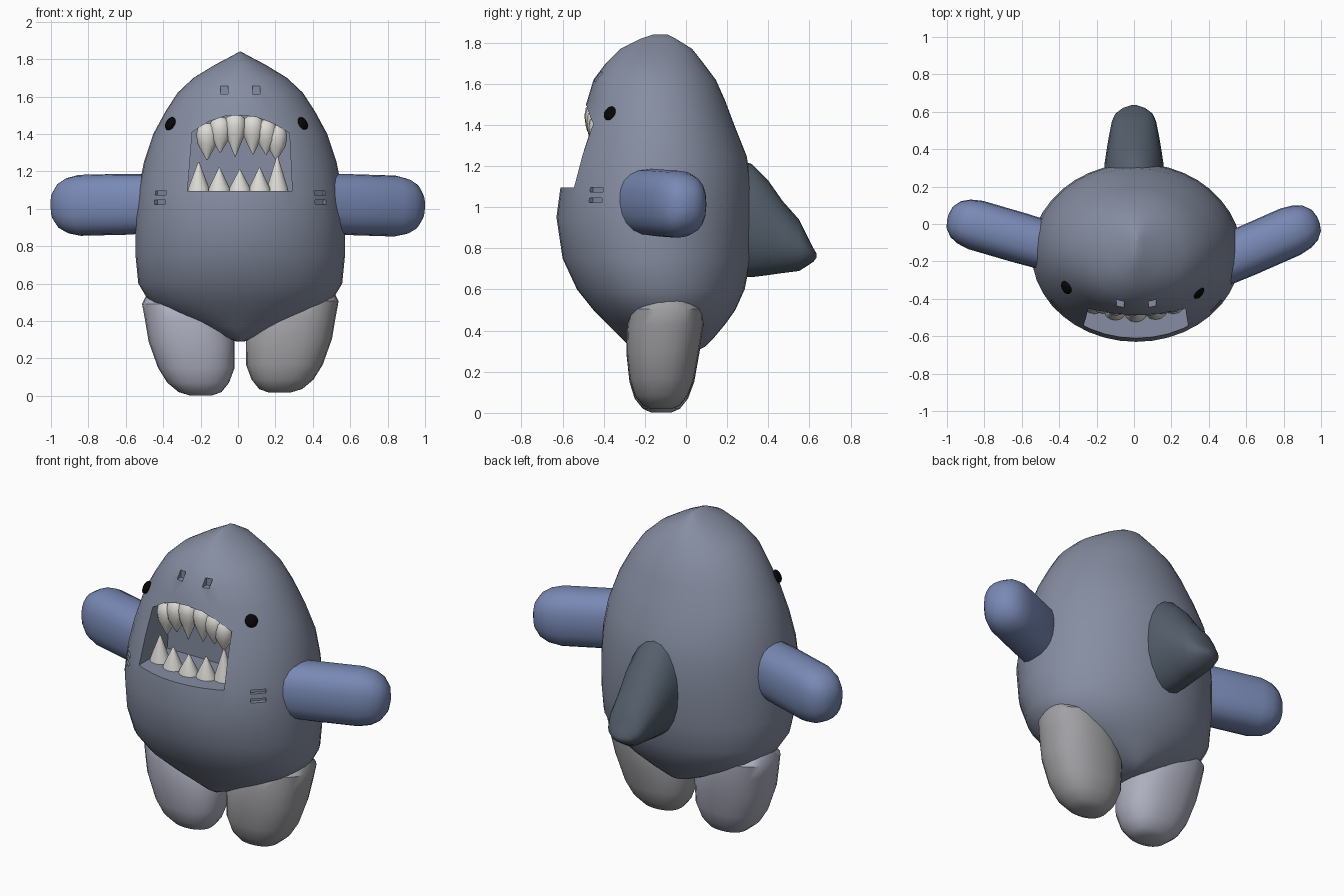
import bpy, bmesh, math
from mathutils import Vector, Matrix

if "Cube" in bpy.data.objects:
    bpy.data.objects.remove(bpy.data.objects["Cube"])


def material(name, rgb):
    m = bpy.data.materials.new(name)
    m.diffuse_color = (*rgb, 1)
    m.use_nodes = True
    m.node_tree.nodes["Principled BSDF"].inputs["Base Color"].default_value = m.diffuse_color
    return m


BODY = material("slate", (0.24, 0.27, 0.36))
ARM = material("blue", (0.19, 0.25, 0.46))
FIN = material("dark_slate", (0.09, 0.115, 0.15))
PALE = material("pale_lavender", (0.42, 0.43, 0.52))
GREY = material("warm_grey", (0.36, 0.36, 0.38))
TOOTH = material("ivory", (0.72, 0.71, 0.67))
BLACK = material("black", (0.002, 0.002, 0.002))


def finish(bm, name, mat, angle=40):
    bmesh.ops.recalc_face_normals(bm, faces=bm.faces)
    me = bpy.data.meshes.new(name)
    bm.to_mesh(me)
    bm.free()
    ob = bpy.data.objects.new(name, me)
    bpy.context.collection.objects.link(ob)
    me.materials.append(mat)
    smooth(ob, angle)
    return ob


def smooth(ob, angle):
    bpy.ops.object.select_all(action='DESELECT')
    ob.select_set(True)
    bpy.context.view_layer.objects.active = ob
    bpy.ops.object.shade_smooth_by_angle(angle=math.radians(angle))


def loft(name, rings, mat, n=24, power=2.0, angle=40):
    """Skin a list of (centre, u, v) superellipse rings."""
    bm = bmesh.new()
    loops = []
    for c, u, v in rings:
        loop = []
        for i in range(n):
            a = 2 * math.pi * i / n
            f = [math.copysign(abs(t) ** (2 / power), t) for t in (math.cos(a), math.sin(a))]
            loop.append(bm.verts.new(Vector(c) + Vector(u) * f[0] + Vector(v) * f[1]))
        loops.append(loop)
    for a, b in zip(loops, loops[1:]):
        for i in range(n):
            j = (i + 1) % n
            bm.faces.new((a[i], a[j], b[j], b[i]))
    bm.faces.new(loops[0])
    bm.faces.new(loops[-1])
    return finish(bm, name, mat, angle)


def box(name, centre, size, turn=0):
    bm = bmesh.new()
    m = Matrix.Translation(centre) @ Matrix.Rotation(turn, 4, 'Z') @ Matrix.Diagonal((*size, 1))
    bmesh.ops.create_cube(bm, size=1, matrix=m)
    return finish(bm, name, BODY)


# body: z, half width, front y, back y
CX = 0.012
profile = [(.29, .02, -.22, .03), (.32, .12, -.27, .09), (.37, .25, -.32, .14), (.43, .38, -.38, .19),
           (.5, .485, -.45, .24), (.6, .545, -.53, .285), (.75, .56, -.6, .315), (.95, .56, -.63, .325),
           (1.1, .545, -.61, .32), (1.25, .515, -.57, .295), (1.4, .465, -.52, .235), (1.52, .4, -.48, .19),
           (1.62, .335, -.45, .145), (1.7, .25, -.39, .085), (1.77, .135, -.32, .03), (1.82, .04, -.22, -.05),
           (1.84, .004, -.16, -.09)]
body = loft("body", [((CX, (f + b) / 2, z), (w, 0, 0), (0, (b - f) / 2, 0)) for z, w, f, b in profile], BODY, 40)

# mouth, nostril and gill cutters
bm = bmesh.new()
outline = [(-.27, 1.095), (-.245, 1.41), (-.16, 1.465), (-.07, 1.495), (.015, 1.5),
           (.1, 1.49), (.19, 1.455), (.275, 1.405), (.29, 1.095)]
face = bm.faces.new([bm.verts.new((x, -.8, z)) for x, z in outline])
ext = bmesh.ops.extrude_face_region(bm, geom=[face])
bmesh.ops.translate(bm, vec=(0, .52, 0), verts=[g for g in ext["geom"] if isinstance(g, bmesh.types.BMVert)])
cutters = [finish(bm, "mouth_cutter", BODY)]
for s in (-1, 1):
    cutters.append(box("nostril_cutter", (CX + s * .085, -.44, 1.635), (.04, .07, .045)))
    for z in (1.035, 1.085):
        cutters.append(box("gill_cutter", (CX + s * .43, -.44, z), (.085, .05, .022), s * math.radians(45)))
bpy.context.view_layer.objects.active = body
for c in cutters:
    c.hide_render = True
    mod = body.modifiers.new("cut", 'BOOLEAN')
    mod.operation, mod.solver, mod.object = 'DIFFERENCE', 'EXACT', c
    bpy.ops.object.modifier_apply(modifier=mod.name)
for c in cutters:
    bpy.data.objects.remove(c)
smooth(body, 35)

# arms
for name, a, b in (("right_arm", (.35, -.255, 1.03), (.975, .02, 1.01)),
                   ("left_arm", (-.35, -.15, 1.03), (-.985, .035, 1.015))):
    a, b = Vector(a), Vector(b)
    d = (b - a).normalized()
    u = d.cross((0, 0, 1)).normalized()
    v = u.cross(d)
    steps = [(0, .95), (.4, 1), (.78, 1), (.88, .91), (.95, .74), (1, .45), (1.015, .15)]
    loft(name, [(a.lerp(b, t), u * .135 * s, v * .163 * s) for t, s in steps], ARM, 20, 2.4)

# legs: z, inner x, outer x, front y, back y
leg = [(.012, .15, .27, -.17, -.07), (.03, .1, .33, -.21, -.03), (.08, .06, .39, -.25, .01),
       (.16, .03, .44, -.275, .04), (.3, .03, .49, -.29, .065), (.42, .07, .51, -.285, .085),
       (.5, .14, .525, -.265, .08), (.55, .22, .5, -.2, .03), (.57, .3, .43, -.13, -.03)]
for name, s, dx, dz, mat in (("right_leg", 1, .013, .006, GREY), ("left_leg", -1, -.012, -.01, PALE)):
    loft(name, [((s * (i + o) / 2 + (dx if s > 0 else -dx), (f + b) / 2, z + dz), ((o - i) / 2, 0, 0),
                 (0, (b - f) / 2, 0)) for z, i, o, f, b in leg], mat, 24, 2.3)

# back fin: y, bottom z, top z, half width
fin = [(.2, .66, 1.25, .165), (.32, .66, 1.21, .158), (.4, .67, 1.13, .146), (.47, .68, 1.03, .134),
       (.55, .69, .94, .118), (.59, .715, .86, .1), (.62, .735, .8, .06), (.635, .755, .775, .015)]
loft("back_fin", [((0, y, (lo + hi) / 2), (w, 0, 0), (0, 0, (hi - lo) / 2)) for y, lo, hi, w in fin], FIN, 20)


# teeth: root-to-tip rings
def tooth(name, x, y, rings):
    loft(name, [((x, y, z), (r, 0, 0), (0, r * .85, 0)) for z, r in rings], TOOTH, 12)


for x, tip in ((-.165, 1.26), (-.095, 1.3), (-.015, 1.28), (.08, 1.29), (.15, 1.29), (.205, 1.26)):
    top = 1.505 - 1.6 * (x - CX) ** 2
    tooth("upper_tooth", x, -.445 + .5 * x * x,
          [(top, .025), (top - .02, .05), (top - .06, .058), (top - .11, .05), (tip, .003)])
for x, tip in ((-.21, 1.25), (-.1, 1.22), (.01, 1.21), (.115, 1.22), (.21, 1.28)):
    tooth("lower_tooth", x, -.475 + 1.0 * x * x, [(1.08, .062), (1.11, .056), (tip, .003)])

# eyes
for name, x, y in (("left_eye", -.362, -.34), ("right_eye", .345, -.365)):
    bm = bmesh.new()
    aim = Vector((x * 1.2, y + .1, .25)).normalized().to_track_quat('Z', 'Y').to_matrix().to_4x4()
    bmesh.ops.create_uvsphere(bm, u_segments=20, v_segments=10, radius=1,
                              matrix=Matrix.Translation((x, y, 1.455)) @ aim @ Matrix.Diagonal((.038, .038, .02, 1)))
    finish(bm, name, BLACK, 60)
